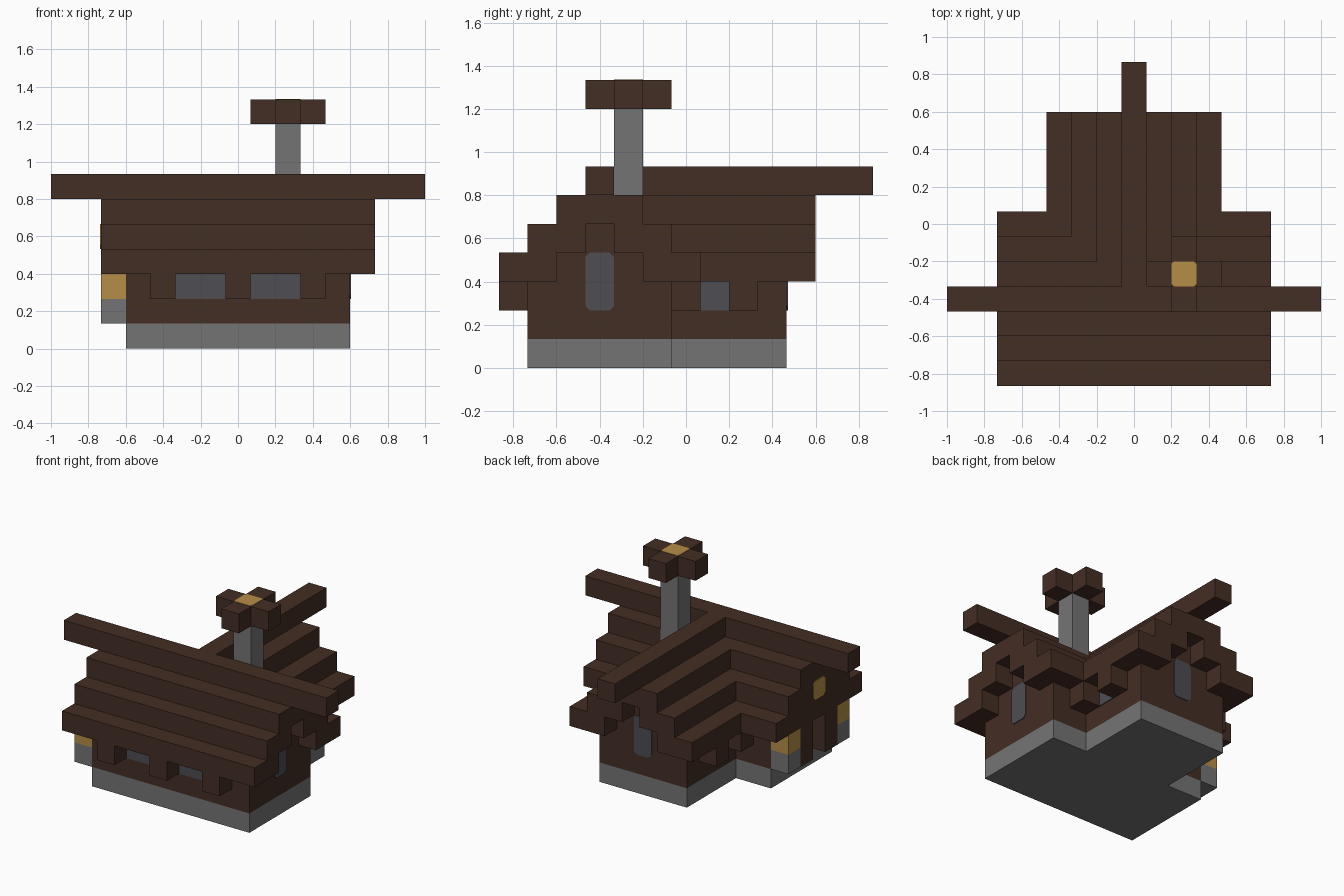
import bpy
import bmesh

U = 2 / 15  # edge of one building cube

cube = bpy.data.objects.get("Cube")
if cube:
    bpy.data.objects.remove(cube)


def material(name, rgb):
    linear = [((c / 255 + 0.055) / 1.055) ** 2.4 for c in rgb]
    mat = bpy.data.materials.new(name)
    mat.use_nodes = True
    mat.diffuse_color = (*linear, 1)
    mat.node_tree.nodes["Principled BSDF"].inputs["Base Color"].default_value = (*linear, 1)
    return mat


WOOD = material("dark_wood", (68, 46, 36))
STONE = material("grey_stone", (116, 116, 116))
GLOW = material("amber_glow", (182, 141, 72))
GLASS = material("dark_glass", (77, 77, 83))


def prism(name, profile, axis, start, end, mat, centre=0):
    """Extrude an outline of (across, height) points along x, y or z."""
    def place(a, h, t):
        point = {"x": (t, a + centre, h), "y": (a + centre, t, h), "z": (a, h, t)}[axis]
        return [U * c for c in point]

    bm = bmesh.new()
    rings = [[bm.verts.new(place(a, h, t)) for a, h in profile] for t in (start, end)]
    for ring in rings:
        bm.faces.new(ring)
    for i in range(len(profile)):
        bm.faces.new((rings[0][i - 1], rings[0][i], rings[1][i], rings[1][i - 1]))
    bmesh.ops.recalc_face_normals(bm, faces=bm.faces)
    mesh = bpy.data.meshes.new(name)
    bm.to_mesh(mesh)
    bm.free()
    mesh.materials.append(mat)
    obj = bpy.data.objects.new(name, mesh)
    bpy.context.collection.objects.link(obj)
    return obj


def block(name, x, y, z, mat):
    outline = [(x[0], y[0]), (x[1], y[0]), (x[1], y[1]), (x[0], y[1])]
    return prism(name, outline, "z", *z, mat)


def cell(name, x, y, z, mat):
    return block(name, (x - 0.5, x + 0.5), (y - 0.5, y + 0.5), z, mat)


def pane(name, axis, face, across, low, high, width, mat, cut=0.0):
    """Thin plate on a wall; face is signed by the outward direction."""
    w = width / 2
    if cut:
        half = [(w - cut, low), (w, low + cut), (w, high - cut), (w - cut, high)]
    else:
        half = [(w, low), (w, high)]
    outward = 0.04 if face > 0 else -0.04
    return prism(name, mirrored(half), axis, face, face + outward, mat, across)


def mirrored(half):
    return half + [(-a, h) for a, h in reversed(half)]


# Shared stepped outlines for the house and its rear wing
WALL = mirrored([(2.5, 1), (2.5, 3), (1.5, 3), (1.5, 4), (0.5, 4), (0.5, 5)])
ROOF = (mirrored([(3.5, 3), (3.5, 4), (2.5, 4), (2.5, 5), (1.5, 5), (1.5, 6)])
        + [(-1.5, 3), (-1.5, 4), (-0.5, 4), (-0.5, 5)]
        + [(0.5, 5), (0.5, 4), (1.5, 4), (1.5, 3)])
MID = -3  # centre line of the main house along y

# Foundations
block("main_foundation", (-4.5, 4.5), (-5.5, -0.5), (0, 1), STONE)
block("wing_foundation", (-2.5, 2.5), (-0.5, 3.5), (0, 1), STONE)

# Walls with stepped gables
prism("main_walls", WALL, "x", -4.5, 4.5, WOOD, MID)
prism("wing_walls", WALL, "y", -1, 3.5, WOOD)

# Roofs and long ridge beams
prism("main_roof", ROOF, "x", -5.5, 5.5, WOOD, MID)
prism("wing_roof", ROOF, "y", -2.5, 4.5, WOOD)
block("main_ridge", (-7.5, 7.5), (-3.5, -2.5), (6, 7), WOOD)
block("wing_ridge", (-0.5, 0.5), (-2.5, 6.5), (6, 7), WOOD)

# Brackets under the eaves
for x in (-3, 0, 3):
    cell("front_bracket", x, -6, (2, 3), WOOD)
for x in (-3, 3):
    for y in (0, 2):
        cell("wing_bracket", x, y, (2, 3), WOOD)

# Windows
for x in (-1.5, 1.5):
    pane("front_window", "y", -5.5, x, 2, 3, 2, GLASS)
for face in (-2.5, 2.5):
    pane("wing_side_window", "x", face, 1, 2, 3, 1, GLASS)
pane("gable_window", "x", 4.5, MID, 2, 4, 1, GLASS, 0.15)
pane("rear_window", "y", 3.5, 0, 2, 4, 1, GLASS, 0.15)

# Entrance on the side: gable infill, posts, lanterns and lit window
porch = mirrored([(1.5, 3), (1.5, 4), (0.5, 4), (0.5, 5)])
prism("entrance_gable", porch, "x", -5.5, -4.5, WOOD, MID)
pane("entrance_window", "x", -5.5, MID, 4, 5, 1, GLOW, 0.15)
for side in (-1, 1):
    cell("entrance_post", -5, MID + side, (1, 3), WOOD)
    cell("lantern_stand", -5, MID + 2 * side, (1, 2), STONE)
    cell("lantern", -5, MID + 2 * side, (2, 3), GLOW)

# Chimney with a cross-shaped cap and embers on top
cell("chimney", 2, -2, (5, 9), STONE)
block("cap_across", (0.5, 3.5), (-2.5, -1.5), (9, 10), WOOD)
block("cap_along", (1.5, 2.5), (-3.5, -0.5), (9, 10), WOOD)
c = 0.4
embers = [(2 + a, -2 + b) for a, b in
          ((-c, -0.5), (c, -0.5), (0.5, -c), (0.5, c), (c, 0.5), (-c, 0.5), (-0.5, c), (-0.5, -c))]
prism("chimney_embers", embers, "z", 9.98, 10.02, GLOW)
